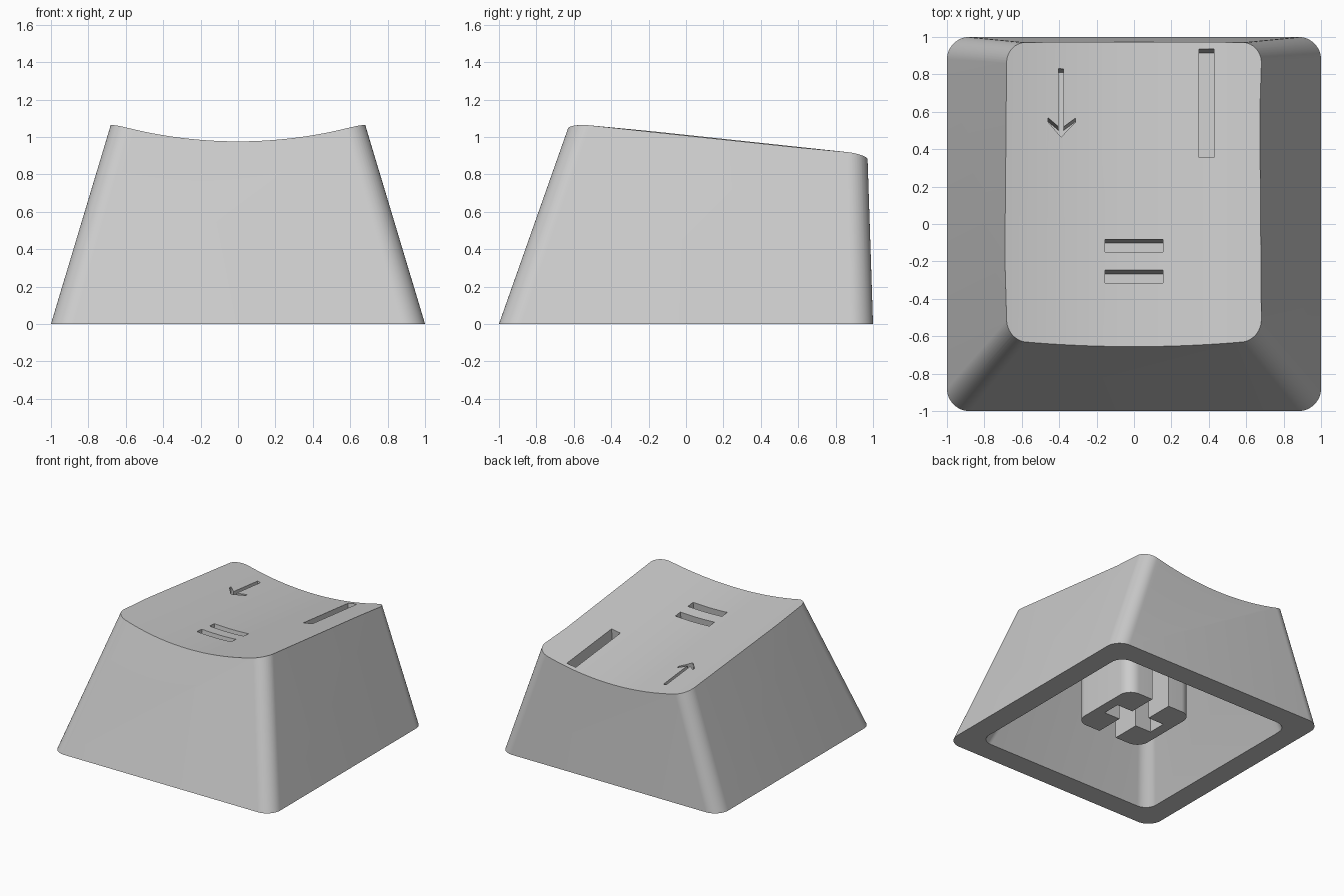
import bpy, bmesh, math
from mathutils import Vector

SLOPE = 0.104        # fall of the top towards the back
RADIUS = 2.36        # radius of the scooped top
LOW = 0.908          # height of the scoop at its middle
NORMAL = Vector((0, SLOPE, 1)).normalized()

cube = bpy.data.objects.get("Cube")
if cube:
    bpy.data.objects.remove(cube, do_unlink=True)

grey = bpy.data.materials.new("light_grey_plastic")
grey.use_nodes = True
colour = (0.6, 0.6, 0.6, 1)
grey.diffuse_color = colour
grey.node_tree.nodes["Principled BSDF"].inputs["Base Color"].default_value = colour


def sag(x):
    return RADIUS - math.sqrt(RADIUS ** 2 - x ** 2)


def rounded_rect(x0, x1, y0, y1, r, n=12):
    pts = []
    corners = [(x1 - r, y1 - r), (x0 + r, y1 - r), (x0 + r, y0 + r), (x1 - r, y0 + r)]
    for k, (cx, cy) in enumerate(corners):
        for i in range(n + 1):
            a = math.pi / 2 * (k + i / n)
            pts.append((cx + r * math.cos(a), cy + r * math.sin(a)))
    return pts


def at_height(pts, z, slope=0):
    return [Vector((x, y, z - slope * y)) for x, y in pts]


def loft(name, ring_a, ring_b):
    """Closed solid between two matching rings."""
    bm = bmesh.new()
    a = [bm.verts.new(p) for p in ring_a]
    b = [bm.verts.new(p) for p in ring_b]
    bm.faces.new(a)
    bm.faces.new(b)
    for i in range(len(a)):
        j = (i + 1) % len(a)
        bm.faces.new((a[i], a[j], b[j], b[i]))
    bmesh.ops.recalc_face_normals(bm, faces=bm.faces)
    mesh = bpy.data.meshes.new(name)
    bm.to_mesh(mesh)
    bm.free()
    mesh.materials.append(grey)
    obj = bpy.data.objects.new(name, mesh)
    bpy.context.collection.objects.link(obj)
    return obj


def select(obj):
    bpy.ops.object.select_all(action='DESELECT')
    obj.select_set(True)
    bpy.context.view_layer.objects.active = obj


def cut(obj, cutter):
    cutter.hide_render = True
    mod = obj.modifiers.new("cut", 'BOOLEAN')
    mod.operation = 'DIFFERENCE'
    mod.solver = 'EXACT'
    mod.object = cutter
    select(obj)
    bpy.ops.object.modifier_apply(modifier=mod.name)
    bpy.data.objects.remove(cutter, do_unlink=True)


def box(x0, x1, y0, y1):
    return [(x0, y0), (x1, y0), (x1, y1), (x0, y1)]


def engraving(pts, depth=0.19):
    """Cutter sunk square to the sloping top."""
    mid = sum(p[0] for p in pts) / len(pts)
    ring = at_height(pts, LOW + sag(mid), SLOPE)
    return loft("engraving", [p - NORMAL * depth for p in ring],
                [p + NORMAL * 0.08 for p in ring])


# Tapered outer shell, made too tall and then scooped
base = at_height(rounded_rect(-1, 1, -1, 1, 0.12), 0)
rim = at_height(rounded_rect(-0.68, 0.68, -0.62, 0.97, 0.11), 1.012, SLOPE)
cap = loft("cap_shell", base, [b + (t - b) * 1.2 for b, t in zip(base, rim)])

# Scooped, sloping top
steps = 52
arc = [(x, LOW + sag(x)) for x in (-1.3 + 2.6 * i / steps for i in range(steps + 1))]
outline = arc + [(1.3, 2.5), (-1.3, 2.5)]
cut(cap, loft("scoop", *[[Vector((x, y, z - SLOPE * y)) for x, z in outline]
                         for y in (-1.5, 1.5)]))

# Hollow underside
mouth = at_height(rounded_rect(-0.82, 0.82, -0.82, 0.82, 0.1), 0)
ceiling = at_height(rounded_rect(-0.54, 0.54, -0.48, 0.78, 0.09), 0.68, SLOPE)
cut(cap, loft("hollow", [m + (m - c) * 0.05 for m, c in zip(mouth, ceiling)], ceiling))

# Engraved marks: two bars, a long slot and an arrow
arrow = [(-0.404, 0.83), (-0.404, 0.52), (-0.46, 0.567), (-0.46, 0.545), (-0.39, 0.465),
         (-0.313, 0.545), (-0.313, 0.567), (-0.376, 0.52), (-0.376, 0.83)]
for mark in (box(-0.155, 0.155, -0.15, -0.083), box(-0.155, 0.155, -0.315, -0.247),
             box(0.348, 0.428, 0.355, 0.935), arrow):
    cut(cap, engraving(mark))

# Mounting stem with a cross-shaped socket, open towards front and back
stem_outline = rounded_rect(-0.31, 0.31, -0.31, 0.31, 0.1)
stem = loft("stem", at_height(stem_outline, 0.13), at_height(stem_outline, 0.72))
for slot in (box(-0.08, 0.08, -0.4, 0.4), box(-0.225, 0.225, -0.075, 0.075)):
    cut(stem, loft("socket", at_height(slot, 0), at_height(slot, 0.6)))

for obj in (cap, stem):
    select(obj)
    bpy.ops.object.shade_smooth_by_angle(angle=math.radians(30))
